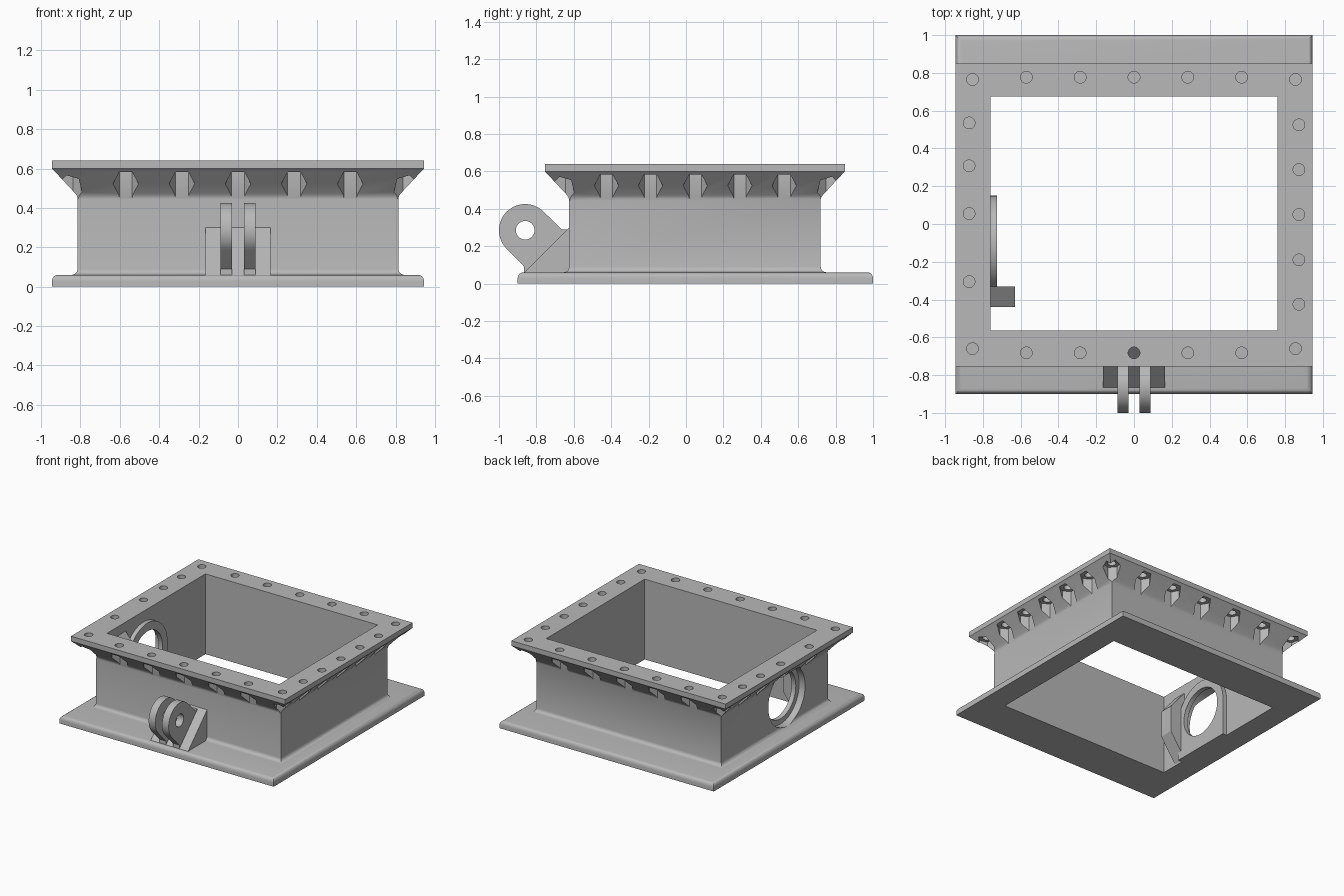
import bpy, bmesh, math
from mathutils import Matrix, Vector

cube = bpy.data.objects.get("Cube")
if cube:
    bpy.data.objects.remove(cube, do_unlink=True)

grey = bpy.data.materials.new("cast_grey")
grey.use_nodes = True
grey.diffuse_color = (0.48, 0.48, 0.48, 1)
grey.node_tree.nodes["Principled BSDF"].inputs["Base Color"].default_value = (0.48, 0.48, 0.48, 1)


def finish(name, bm, helper=False):
    bmesh.ops.recalc_face_normals(bm, faces=bm.faces[:])
    mesh = bpy.data.meshes.new(name)
    bm.to_mesh(mesh)
    bm.free()
    obj = bpy.data.objects.new(name, mesh)
    bpy.context.collection.objects.link(obj)
    mesh.materials.append(grey)
    if helper:
        obj.hide_render = True
        obj.hide_set(True)
    return obj


def prism(bm, outline, offset):
    """Extrude a closed 3D outline along an offset vector."""
    lower = [bm.verts.new(p) for p in outline]
    upper = [bm.verts.new(Vector(p) + Vector(offset)) for p in outline]
    bm.faces.new(lower)
    bm.faces.new(upper)
    for i in range(len(lower)):
        j = (i + 1) % len(lower)
        bm.faces.new((lower[i], lower[j], upper[j], upper[i]))


def arc(cy, cz, r, start, end, steps):
    angles = [math.radians(start + (end - start) * i / steps) for i in range(steps + 1)]
    return [(cy + r * math.cos(a), cz + r * math.sin(a)) for a in angles]


def at_x(x, points):
    return [(x, y, z) for y, z in points]


def cut(obj, cutter):
    mod = obj.modifiers.new("cut", "BOOLEAN")
    mod.operation = "DIFFERENCE"
    mod.solver = "EXACT"
    mod.object = cutter


def smooth(obj):
    bpy.ops.object.select_all(action="DESELECT")
    obj.select_set(True)
    bpy.context.view_layer.objects.active = obj
    for mod in list(obj.modifiers):
        bpy.ops.object.modifier_apply(modifier=mod.name)
    bpy.ops.object.shade_smooth_by_angle(angle=math.radians(32))


# Frame: rectangular rings lofted into a base, walls and flared top flange
def wall_ring(offset, z):
    return (0.815 + offset, -0.625 - offset, 0.72 + offset, z)


def base_ring(inset, z):
    return (0.945 - inset, -0.9 + inset, 1.0 - inset, z)


rings = [(0.76, -0.565, 0.675, 0.0), base_ring(0, 0)]
rings += [base_ring(0.03 * (1 - math.cos(a)), 0.03 + 0.03 * math.sin(a))
          for a in [math.pi / 8 * i for i in range(5)]]
rings += [wall_ring(0.03 * (1 - math.sin(a)), 0.09 - 0.03 * math.cos(a))
          for a in [math.pi / 8 * i for i in range(5)]]
rings += [wall_ring(0, 0.45), wall_ring(0.004, 0.462), wall_ring(0.012, 0.474),
          wall_ring(0.12, 0.59), wall_ring(0.13, 0.6), wall_ring(0.13, 0.64),
          (0.76, -0.565, 0.675, 0.64)]
bm = bmesh.new()
loops = [[bm.verts.new(p) for p in ((-x, a, z), (x, a, z), (x, b, z), (-x, b, z))]
         for x, a, b, z in rings]
for k, lower in enumerate(loops):
    upper = loops[(k + 1) % len(loops)]
    for i in range(4):
        j = (i + 1) % 4
        bm.faces.new((lower[i], lower[j], upper[j], upper[i]))
frame = finish("flanged_frame", bm)

# Bolt positions with the direction each nut pocket faces
bolts = []
for x in (-0.57, -0.285, 0, 0.285, 0.57):
    bolts += [(x, -0.682, 90), (x, 0.777, 90)]
bolts += [(0.873, y, 0) for y in (-0.425, -0.19, 0.05, 0.288, 0.525)]
bolts += [(-0.873, y, 0) for y in (-0.305, 0.055, 0.308, 0.535)]
for side in (-1, 1):
    bolts += [(side * 0.855, -0.66, -45 * side), (side * 0.855, 0.765, 45 * side)]


def bolt_cutter(name, sides, radius, bottom, top):
    bm = bmesh.new()
    for x, y, facing in bolts:
        angles = [math.radians(facing) + math.tau * (i + 0.5) / sides for i in range(sides)]
        prism(bm, [(x + radius * math.cos(a), y + radius * math.sin(a), bottom)
                   for a in angles], (0, 0, top - bottom))
    return finish(name, bm, helper=True)


cut(frame, bolt_cutter("nut_pocket_cutter", 6, 0.065, 0.445, 0.582))
cut(frame, bolt_cutter("bolt_hole_cutter", 20, 0.031, 0.52, 0.7))

# Round port through one side wall
port_y, port_z = -0.105, 0.3
bm = bmesh.new()
prism(bm, at_x(-1, arc(port_y, port_z, 0.232, 0, 360, 48)[:-1]), (0.3, 0, 0))
cut(frame, finish("port_cutter", bm, helper=True))
smooth(frame)

# Arched pad inside the wall around the port
bm = bmesh.new()
outline = arc(port_y, port_z, 0.255, 0, 180, 32)
outline += [(port_y - 0.255, 0.0), (port_y + 0.255, 0.0)]
prism(bm, at_x(-0.762, outline), (0.037, 0, 0))
pad = finish("port_pad", bm)
bm = bmesh.new()
prism(bm, at_x(-0.9, arc(port_y, port_z, 0.19, 0, 360, 48)[:-1]), (0.3, 0, 0))
cut(pad, finish("port_pad_cutter", bm, helper=True))
smooth(pad)

# Upright bracket beside the port
bm = bmesh.new()
prism(bm, [(x, -0.44, z) for x, z in
           ((-0.762, 0.01), (-0.63, 0.2), (-0.63, 0.41), (-0.762, 0.57))], (0, 0.11, 0))
finish("inner_bracket", bm)

# Front lugs: rounded bars with a pin hole, running down into the wall foot
lug_y, lug_z, r = -0.86, 0.285, 0.14
pin = bmesh.new()
prism(pin, at_x(-0.3, arc(lug_y, lug_z, 0.05, 0, 360, 32)[:-1]), (0.6, 0, 0))
pin_cutter = finish("pin_hole_cutter", pin, helper=True)
for name, x in (("right_lug", -0.088), ("left_lug", 0.03)):
    bm = bmesh.new()
    outline = arc(lug_y, lug_z, r, 45, 225, 28)
    outline += [(-0.865, 0.09), (-0.865, 0.04), (-0.62, 0.04), (-0.62, 0.29), (-0.665, 0.29)]
    prism(bm, at_x(x, outline), (0.058, 0, 0))
    lug = finish(name, bm)
    cut(lug, pin_cutter)
    smooth(lug)

# Sloped gusset behind the lugs
bm = bmesh.new()
prism(bm, at_x(-0.165, [(-0.87, 0.055), (-0.62, 0.305), (-0.62, 0.055)]), (0.33, 0, 0))
finish("lug_gusset", bm)
